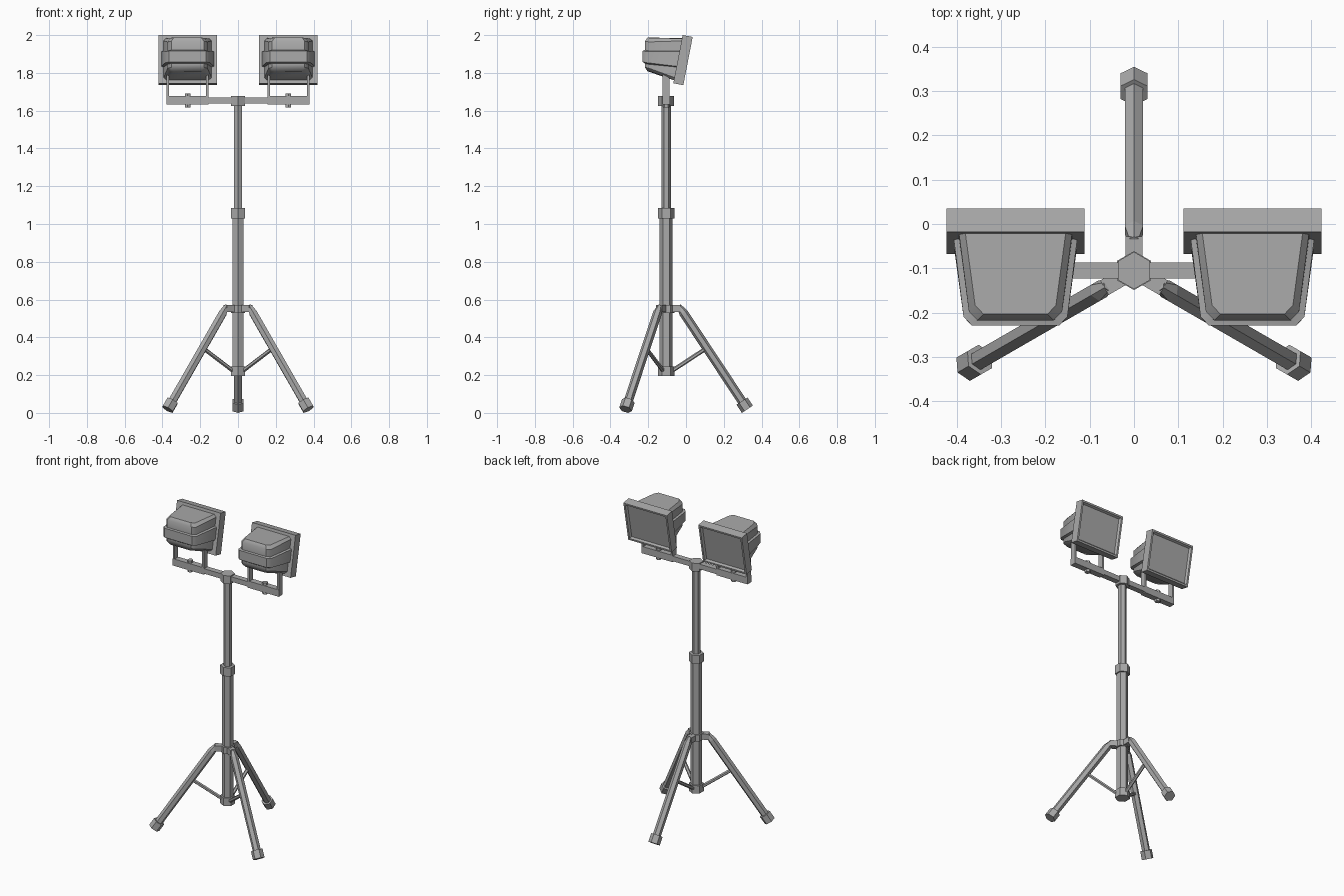
import bpy, bmesh, math
from mathutils import Vector, Matrix

cube = bpy.data.objects.get("Cube")
if cube:
    bpy.data.objects.remove(cube, do_unlink=True)

grey = bpy.data.materials.new("plain grey")
grey.use_nodes = True
grey.diffuse_color = (0.4, 0.4, 0.4, 1)
grey.node_tree.nodes["Principled BSDF"].inputs["Base Color"].default_value = (0.4, 0.4, 0.4, 1)

AXIS_Y = -0.105  # the pole stands forward of centre


def finish(name, bm, matrix=Matrix(), smooth=None):
    bm.transform(matrix)
    bmesh.ops.recalc_face_normals(bm, faces=bm.faces)
    mesh = bpy.data.meshes.new(name)
    bm.to_mesh(mesh)
    bm.free()
    mesh.materials.append(grey)
    obj = bpy.data.objects.new(name, mesh)
    bpy.context.collection.objects.link(obj)
    if smooth:
        bpy.ops.object.select_all(action="DESELECT")
        obj.select_set(True)
        bpy.context.view_layer.objects.active = obj
        bpy.ops.object.shade_smooth_by_angle(angle=math.radians(smooth))
    return obj


def box(name, centre, size, matrix=Matrix()):
    bm = bmesh.new()
    bmesh.ops.create_cube(bm, size=1)
    bm.transform(Matrix.Translation(centre) @ Matrix.Diagonal((*size, 1)))
    return finish(name, bm, matrix)


def hex_rod(name, start, end, r1, r2=None, matrix=Matrix()):
    """Six-sided rod whose corners lie in the local yz plane."""
    a, b = Vector(start), Vector(end)
    z = (b - a).normalized()
    x = Vector((1, 0, 0))
    y = z.cross(x)
    turn = Matrix((x, y, z)).transposed().to_4x4()
    bm = bmesh.new()
    bmesh.ops.create_cone(bm, segments=6, cap_ends=True, radius1=r1,
                          radius2=r1 if r2 is None else r2, depth=(b - a).length)
    # put a corner on the y axis
    first = max(bm.verts, key=lambda v: v.co.y).co
    bm.transform(Matrix.Rotation(math.atan2(first.x, first.y), 4, "Z"))
    return finish(name, bm, matrix @ Matrix.Translation((a + b) / 2) @ turn)


# Telescopic pole and collars
pole = Matrix.Translation((0, AXIS_Y, 0))
for name, low, high, radius in [
        ("lower_pole", 0.2, 1.05, 0.034), ("upper_pole", 1.05, 1.65, 0.025),
        ("bottom_collar", 0.195, 0.245, 0.044), ("leg_collar", 0.53, 0.572, 0.044),
        ("middle_collar", 1.03, 1.085, 0.044), ("top_collar", 1.625, 1.677, 0.042)]:
    hex_rod(name, (0, 0, low), (0, 0, high), radius, matrix=pole)

# Tripod legs: each is built along local +y and turned about the pole
top, foot = Vector((0, 0.075, 0.555)), Vector((0, 0.43, 0.019))
along = (foot - top).normalized()
for label, angle in [("back", 0), ("right", 120), ("left", 240)]:
    m = pole @ Matrix.Rotation(math.radians(angle), 4, "Z")
    box(label + "_hinge_block", (0, 0.052, 0.552), (0.038, 0.05, 0.036), m)
    hex_rod(label + "_leg_neck", top - along * 0.015, top + along * 0.03, 0.012, 0.024, m)
    hex_rod(label + "_leg", top + along * 0.03, foot - along * 0.02, 0.024, matrix=m)
    hex_rod(label + "_foot", foot - along * 0.052, foot, 0.035, matrix=m)
    hex_rod(label + "_strut", (0, 0.03, 0.222), (0, 0.217, 0.345), 0.011, matrix=m)

# Crossbar
box("crossbar", (0, 0, 1.655), (0.74, 0.036, 0.032), pole)

TILT = math.radians(-11)
# Housing rows: height at the rim, height at the rear, inset
ROWS = [(0.114, 0.082, 0.014), (0.1, 0.06, 0), (0.046, 0.014, 0), (0.042, 0.008, -0.012),
        (-0.038, -0.05, -0.012), (-0.042, -0.056, 0), (-0.1, -0.076, 0), (-0.114, -0.094, 0.014)]


def lamp_housing(name, matrix):
    bm = bmesh.new()
    rings = []
    for rim, rear, inset in ROWS:
        depth = 0.205 + 0.19 * rear - inset
        half = [(0.128 - inset, -0.02, rim), (0.105 - inset, -depth + 0.02, rear),
                (0.086 - inset, -depth, rear)]
        path = half + [(-x, y, z) for x, y, z in reversed(half)]
        rings.append([bm.verts.new(p) for p in path])
    for a, b in zip(rings, rings[1:]):
        for i in range(len(a) - 1):
            bm.faces.new((a[i], a[i + 1], b[i + 1], b[i]))
    bm.faces.new(rings[0])
    bm.faces.new(rings[-1])
    bm.faces.new([r[0] for r in rings] + [r[-1] for r in reversed(rings)])
    finish(name, bm, matrix, smooth=40)


def lamp_frame(name, matrix):
    bm = bmesh.new()
    bmesh.ops.create_cube(bm, size=1)
    bm.transform(Matrix.Diagonal((0.31, 0.054, 0.26, 1)))
    bm.faces.ensure_lookup_table()
    glass = max(bm.faces, key=lambda f: f.calc_center_median().y)
    # rim, then a sloped recess down to the glass
    bmesh.ops.inset_region(bm, faces=[glass], thickness=0.016)
    bmesh.ops.inset_region(bm, faces=[glass], thickness=0.012, depth=-0.012)
    finish(name, bm, matrix)


# Two floodlights with U-shaped brackets
for label, side in [("left", 1), ("right", -1)]:
    x = 0.267 * side
    m = Matrix.Translation((x, -0.016, 1.8675)) @ Matrix.Rotation(TILT, 4, "X")
    lamp_frame(label + "_lamp_frame", m)
    lamp_housing(label + "_lamp_housing", m)
    base = pole @ Matrix.Translation((x, 0, 0))
    box(label + "_bracket_base", (0, 0, 1.655), (0.222, 0.039, 0.044), base)
    for end in (-1, 1):
        box(label + "_bracket_arm", (0.105 * end, 0, 1.735), (0.013, 0.037, 0.14), base)
    hex_rod(label + "_bracket_bolt", (0, 0, 1.618), (0, 0, 1.692), 0.017, matrix=base)
